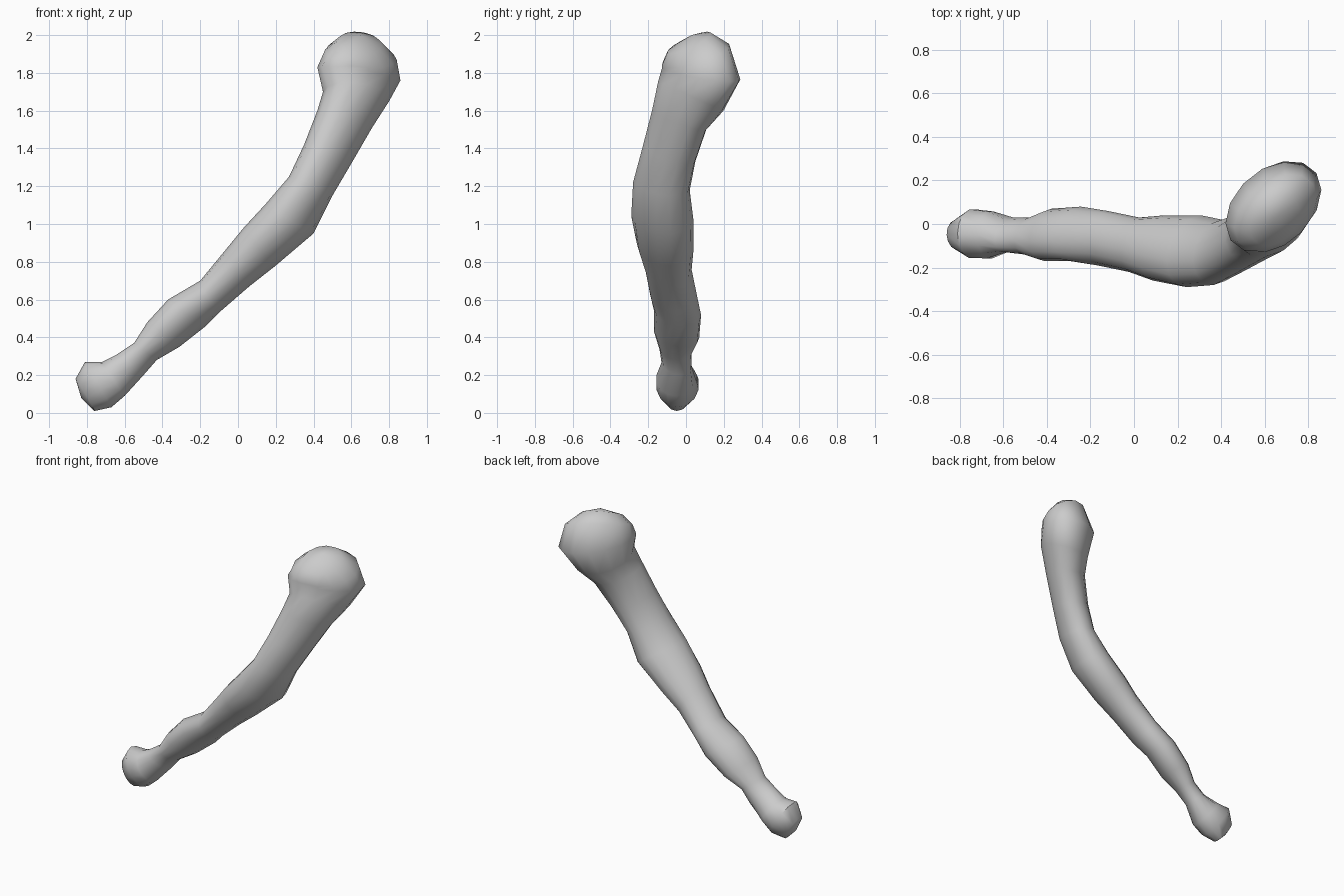
import bpy
import bmesh
from math import cos, sin, pi, sqrt
from mathutils import Vector

default_cube = bpy.data.objects.get("Cube")
if default_cube:
    bpy.data.objects.remove(default_cube, do_unlink=True)

SIDES = 14
SKEW = 0.35

# Cross-sections from the thin end to the knob, in hundredths:
# upper-left edge x, z; lower-right edge x, z; front y, back y
SECTIONS = [
    (-86, 18, -76, 1, -12, 2),
    (-81, 27, -67, 3, -16, 7),
    (-72, 27, -60, 9, -16, 6),
    (-64, 31, -50, 20, -13, 3),
    (-55, 37, -43, 28, -14, 3),
    (-48, 48, -31, 35, -17, 7),
    (-37, 60, -17, 46, -17, 8),
    (-20, 70, -9, 54, -19, 6),
    (-6, 87, 6, 67, -22, 3),
    (3, 98, 20, 78, -26, 4),
    (15, 111, 40, 95, -29, 4),
    (27, 125, 50, 115, -28, 2),
    (35, 142, 60, 132, -23, 5),
    (42, 160, 71, 151, -18, 11),
    (45, 170, 80, 165, -15, 20),
    (42, 183, 86, 176, -13, 29),
    (46, 192, 84, 187, -13, 23),
    (53, 197, 76, 195, -10, 13),
]


def make_material(name, grey):
    """One flat colour for viewport and render."""
    mat = bpy.data.materials.new(name)
    mat.use_nodes = True
    colour = (grey, grey, grey, 1)
    mat.diffuse_color = colour
    mat.node_tree.nodes["Principled BSDF"].inputs["Base Color"].default_value = colour
    return mat


def section_frame(section):
    """Centre, half-width vector and half-depth of a cross-section."""
    lx, lz, rx, rz, front, back = (value / 100 for value in section)
    centre = Vector(((lx + rx) / 2, (front + back) / 2, (lz + rz) / 2))
    half_width = Vector(((rx - lx) / 2, 0, (rz - lz) / 2))
    # above the small end the section leans, front-left to back-right
    if centre.z > 0.25:
        half_width.y = SKEW * half_width.x
    depth = sqrt(((back - front) / 2) ** 2 - half_width.y ** 2)
    return centre, half_width, depth


def ring_points(centre, half_width, depth, tangent):
    """Oval section, its depth axis square to the path."""
    across = Vector((0, 1, 0))
    across -= tangent * tangent.dot(across)
    across /= across.y
    for i in range(SIDES):
        angle = 2 * pi * i / SIDES
        yield centre + half_width * cos(angle) + across * depth * sin(angle)


def build_bone():
    frames = [section_frame(section) for section in SECTIONS]
    bm = bmesh.new()
    rings = []
    for i, (centre, half_width, depth) in enumerate(frames):
        before = frames[max(i - 1, 0)][0]
        after = frames[min(i + 1, len(frames) - 1)][0]
        tangent = (after - before).normalized()
        points = ring_points(centre, half_width, depth, tangent)
        rings.append([bm.verts.new(point) for point in points])

    # shaft walls between neighbouring sections
    for low, high in zip(rings, rings[1:]):
        for i in range(SIDES):
            j = (i + 1) % SIDES
            bm.faces.new((low[i], low[j], high[j], high[i]))

    # rounded ends
    tips = (Vector((-0.83, -0.05, 0.08)), Vector((0.65, 0.03, 2)))
    for ring, tip in zip((rings[0], rings[-1]), tips):
        end = bm.verts.new(tip)
        for i in range(SIDES):
            bm.faces.new((ring[i], ring[(i + 1) % SIDES], end))

    bmesh.ops.recalc_face_normals(bm, faces=bm.faces)
    mesh = bpy.data.meshes.new("bone_shaft")
    bm.to_mesh(mesh)
    bm.free()
    bone = bpy.data.objects.new("bone_shaft", mesh)
    bpy.context.collection.objects.link(bone)
    return bone


bone = build_bone()
bone.data.materials.append(make_material("plain_grey", 0.6))

# soft shading that keeps only the hardest ridges
bpy.ops.object.select_all(action="DESELECT")
bone.select_set(True)
bpy.context.view_layer.objects.active = bone
bpy.ops.object.shade_smooth_by_angle(angle=pi / 3.5)
